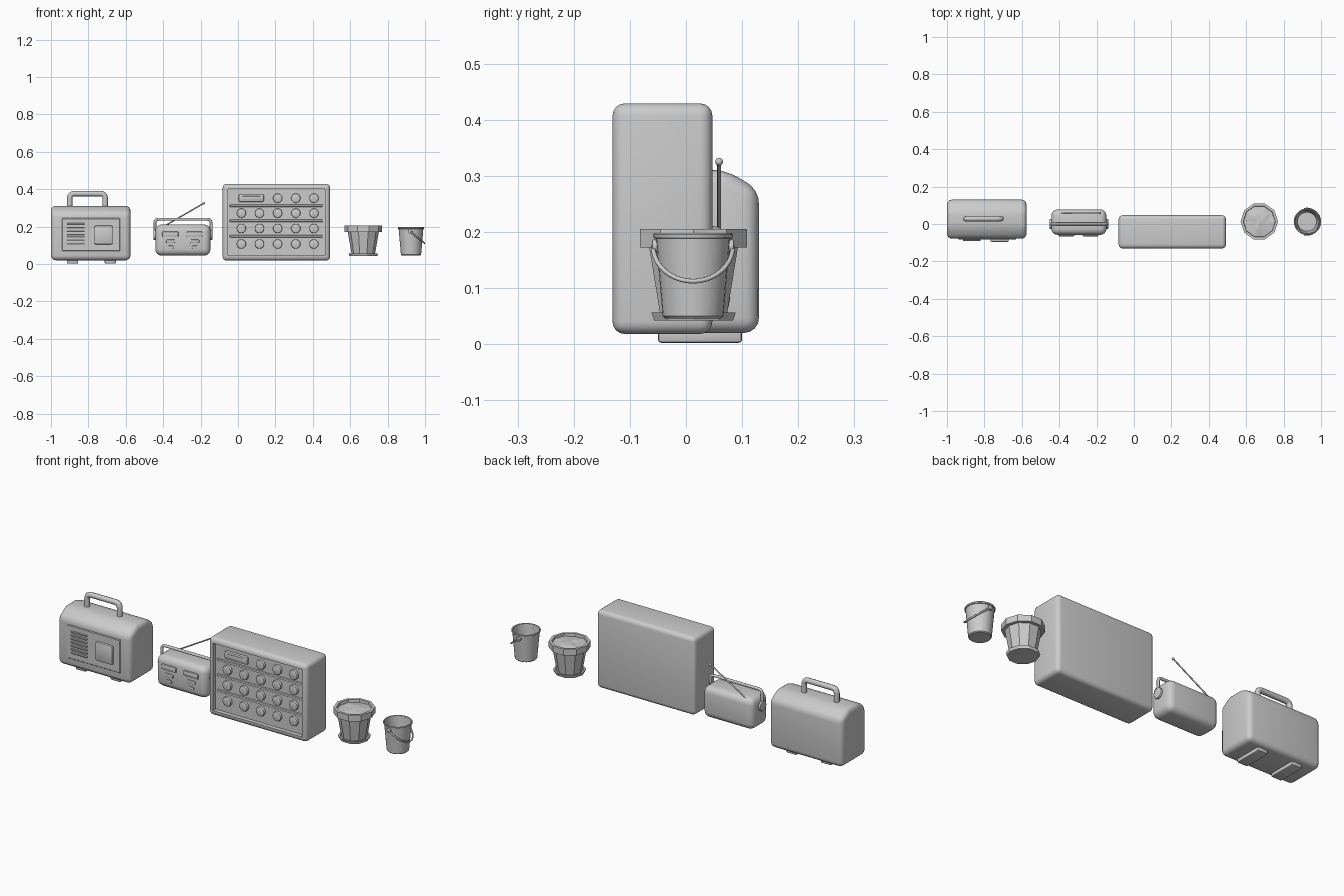
import bpy, bmesh, math, random
from mathutils import Vector, Matrix

if "Cube" in bpy.data.objects:
    bpy.data.objects.remove(bpy.data.objects["Cube"])
random.seed(3)


def finish(name, bm, smooth=True):
    bmesh.ops.recalc_face_normals(bm, faces=bm.faces)
    me = bpy.data.meshes.new(name)
    bm.to_mesh(me)
    bm.free()
    ob = bpy.data.objects.new(name, me)
    bpy.context.collection.objects.link(ob)
    if smooth:
        bpy.ops.object.select_all(action='DESELECT')
        ob.select_set(True)
        bpy.context.view_layer.objects.active = ob
        bpy.ops.object.shade_smooth_by_angle(angle=math.radians(35))
    return ob


def bevel(bm, width, seg):
    if width:
        bmesh.ops.bevel(bm, geom=bm.edges[:], offset=width, segments=seg,
                        profile=0.5, affect='EDGES', clamp_overlap=True)


def box_bm(x, y, z, width=0, seg=3):
    bm = bmesh.new()
    bmesh.ops.create_cube(bm, size=1)
    for v in bm.verts:
        v.co = [a[0] + (c + 0.5) * (a[1] - a[0]) for a, c in zip((x, y, z), v.co)]
    bevel(bm, width, seg)
    return bm


def box(name, x, y, z, width=0, seg=3):
    return finish(name, box_bm(x, y, z, width, seg))


def disc(name, centre, r, depth, axis, width=0.004, sides=20):
    bm = bmesh.new()
    bmesh.ops.create_cone(bm, cap_ends=True, segments=sides, radius1=r, radius2=r, depth=depth)
    rims = [e for e in bm.edges if any(len(f.verts) > 4 for f in e.link_faces)]
    bmesh.ops.bevel(bm, geom=rims, offset=width, segments=2, profile=0.5, affect='EDGES')
    bmesh.ops.transform(bm, verts=bm.verts, matrix=Matrix.Translation(centre) @
                        Matrix.Rotation(math.pi / 2, 4, axis))
    return finish(name, bm)


def lathe(name, centre, profile, sides, smooth):
    bm = bmesh.new()
    rings = []
    for r, z in profile:
        rings.append([bm.verts.new((centre[0] + r * math.cos(2 * math.pi * i / sides),
                                    centre[1] + r * math.sin(2 * math.pi * i / sides), z))
                      for i in range(sides)])
    for a, b in zip(rings, rings[1:]):
        for i in range(sides):
            j = (i + 1) % sides
            bm.faces.new((a[i], a[j], b[j], b[i]))
    bm.faces.new(rings[0])
    bm.faces.new(rings[-1])
    return finish(name, bm, smooth)


def rounded(pts, r, n=5):
    # replaces inner corners of a path by small arcs
    pts = [Vector(p) for p in pts]
    out = [pts[0]]
    for a, b, c in zip(pts, pts[1:], pts[2:]):
        p, q = b + (a - b).normalized() * r, b + (c - b).normalized() * r
        for i in range(n + 1):
            t = i / n
            out.append((1 - t) ** 2 * p + 2 * t * (1 - t) * b + t * t * q)
    return out + [pts[-1]]


def tube(name, pts, r):
    cu = bpy.data.curves.new(name, 'CURVE')
    cu.dimensions = '3D'
    cu.bevel_depth, cu.bevel_resolution, cu.use_fill_caps = r, 2, True
    sp = cu.splines.new('POLY')
    sp.points.add(len(pts) - 1)
    for p, co in zip(sp.points, pts):
        p.co = (*co, 1)
    sp.use_smooth = True
    ob = bpy.data.objects.new(name, cu)
    bpy.context.collection.objects.link(ob)
    bpy.ops.object.select_all(action='DESELECT')
    ob.select_set(True)
    bpy.context.view_layer.objects.active = ob
    bpy.ops.object.convert(target='MESH')


# Large portable case: sloped-shoulder body
bm = bmesh.new()
side = [(-.078, .02), (.13, .02), (.13, .275), (.07, .311), (-.018, .311), (-.078, .275)]
face = bm.faces.new([bm.verts.new((-1, y, z)) for y, z in side])
ext = bmesh.ops.extrude_face_region(bm, geom=[face])
bmesh.ops.translate(bm, vec=(.425, 0, 0),
                    verts=[g for g in ext['geom'] if isinstance(g, bmesh.types.BMVert)])
bmesh.ops.recalc_face_normals(bm, faces=bm.faces)
bevel(bm, .026, 4)
finish("case_body", bm)
tube("case_handle", rounded([(-.9, .028, .29), (-.9, .028, .376), (-.71, .028, .376),
                             (-.71, .028, .29)], .025), .0145)
for x in (-.885, -.683):
    box("case_foot", (x - .03, x + .03), (-.05, .1), (.002, .035), .006, 2)
box("case_panel", (-.94, -.63), (-.083, -.06), (.07, .245), .003, 1)
for i in range(7):
    z = .105 + i * .0185
    box("case_louvre", (-.915, -.82), (-.09, -.07), (z - .004, z + .004), .002, 1)
box("case_hatch", (-.768, -.67), (-.095, -.07), (.105, .205), .007, 2)

# Small radio
box("radio_body", (-.442, -.147), (-.058, .078), (.045, .211), .033, 4)
for s, cx in ((-1, -.36), (1, -.231)):
    box("radio_dial", (cx - .045, cx + .042), (-.066, -.04), (.146, .174), .006, 2)
    box("radio_key", (cx - .024, cx + .024), (-.064, -.04), (.112, .13), .005, 2)
    box("radio_button", (cx - .015, cx + .015), (-.064, -.04), (.082, .098), .004, 2)
for x in (-.443, -.146):
    disc("handle_pivot", (x, .0, .155), .027, .018, 'Y')
tube("radio_handle", rounded([(-.444, .0, .15), (-.444, .0, .239), (-.144, .0, .239),
                              (-.144, .0, .15)], .02), .0075)
tube("antenna", [(-.39, .059, .205), (-.183, .059, .325)], .0035)
bm = bmesh.new()
bmesh.ops.create_uvsphere(bm, u_segments=12, v_segments=8, radius=.007,
                          matrix=Matrix.Translation((-.183, .059, .325)))
finish("antenna_tip", bm)

# Control box with recessed front
bm = box_bm((-.082, .492), (-.131, .047), (.018, .429), .022, 4)
bm.normal_update()
bm.faces.ensure_lookup_table()
front = max((f for f in bm.faces if f.normal.y < -.99), key=lambda f: f.calc_area())
bmesh.ops.inset_region(bm, faces=[front], thickness=.008)
ext = bmesh.ops.extrude_face_region(bm, geom=[front])
bmesh.ops.translate(bm, vec=(0, .022, 0),
                    verts=[g for g in ext['geom'] if isinstance(g, bmesh.types.BMVert)])
bmesh.ops.delete(bm, geom=[front], context='FACES_ONLY') if front.is_valid else None
finish("control_box", bm)
rows = (.352, .272, .19, .107)
for z in rows:
    for i in range(5):
        x = .018 + i * .097
        if z > .3 and i < 2:
            continue
        disc("round_button", (x, -.111, z), .025, .022, 'X', .005)
for a, b in zip(rows, rows[1:]):
    z = (a + b) / 2
    box("row_ledge", (-.045, .455), (-.116, -.1), (z - .006, z + .006), .004, 2)
box("display_frame", (.004, .138), (-.122, -.1), (.331, .373), .008, 2)
box("display_screen", (.02, .122), (-.125, -.11), (.341, .363), .004, 2)

# Ten-sided planter with saucer and lumpy soil
pot = (.67, .0135)
lathe("planter", pot, [(.062, .05), (.083, .172), (.1, .172), (.1, .205), (.086, .205),
                       (.082, .17)], 10, False)
lathe("saucer", pot, [(.07, .042), (.074, .042), (.079, .056), (.07, .056), (.066, .05)], 10, False)
bm = bmesh.new()
prev = None
top = bm.verts.new((*pot, .2))
for r, z in ((.04, .198), (.085, .19)):
    ring = [bm.verts.new((pot[0] + r * math.cos(i * math.pi / 5), pot[1] + r * math.sin(i * math.pi / 5),
                          z + random.uniform(-.004, .004))) for i in range(10)]
    for i in range(10):
        j = (i + 1) % 10
        if prev is None:
            bm.faces.new((top, ring[i], ring[j]))
        else:
            bm.faces.new((prev[i], ring[i], ring[j]))
            bm.faces.new((prev[i], ring[j], prev[j]))
    prev = ring
finish("soil", bm, False)

# Open bucket with hanging handle
pail = (.925, .0125)
lathe("bucket", pail, [(.05, .046), (.054, .05), (.066, .188), (.07, .189), (.071, .195), (.069, .198),
                       (.064, .197), (.051, .054)], 28, True)
pts = []
for i in range(21):
    a = math.pi * i / 20
    s = math.sin(a)
    pts.append((.92 + .077 * s, pail[1] + .071 * math.cos(a), .174 - .062 * s))
tube("bucket_handle", pts, .0042)
for s in (-1, 1):
    disc("bucket_lug", (.92, pail[1] + s * .067, .174), .012, .012, 'X', .002, 14)
